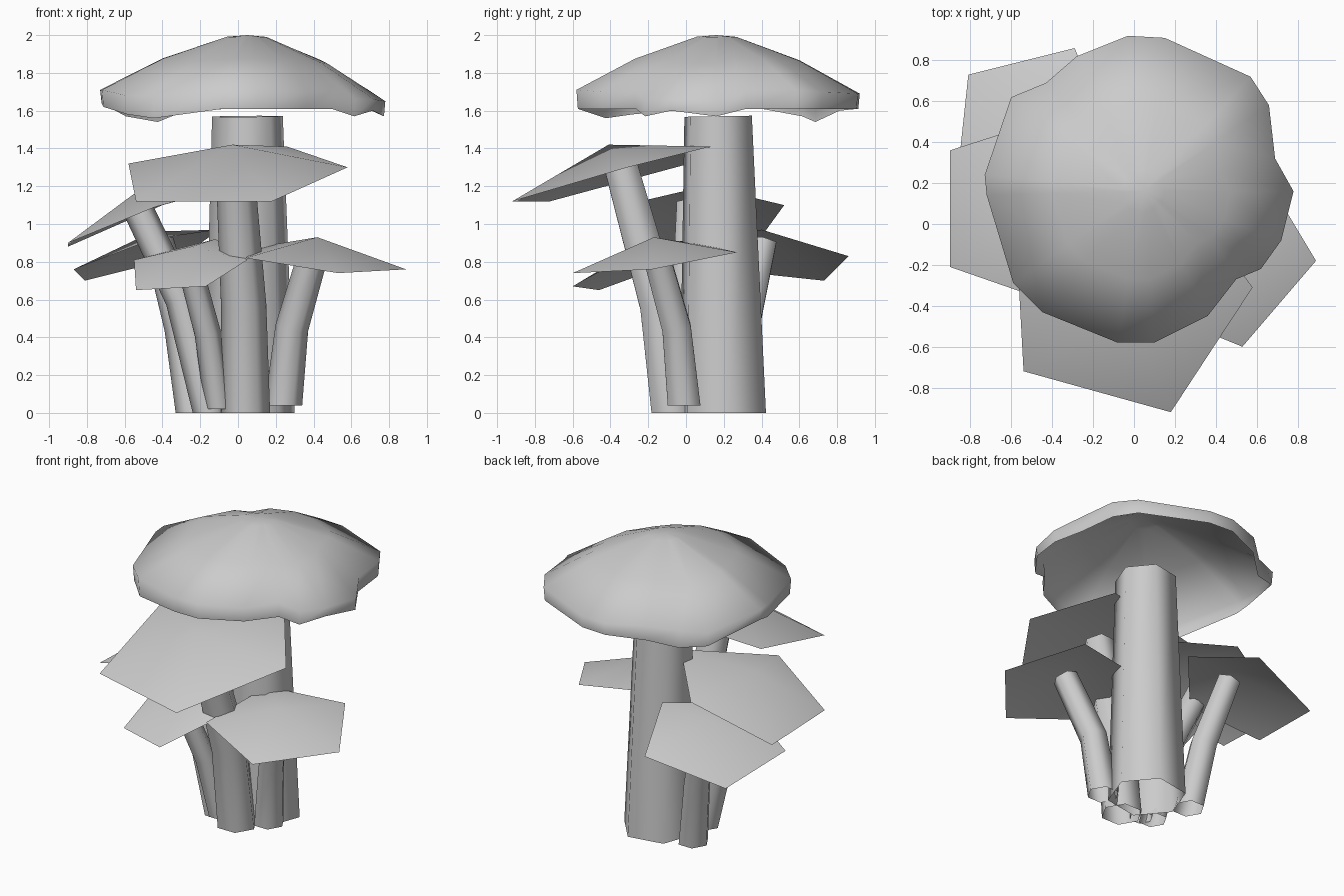
import bpy, bmesh, math
from mathutils import Vector

cube = bpy.data.objects.get("Cube")
if cube:
    bpy.data.objects.remove(cube, do_unlink=True)

grey = bpy.data.materials.new("pale_grey")
grey.use_nodes = True
grey.diffuse_color = (0.6, 0.6, 0.6, 1)
grey.node_tree.nodes["Principled BSDF"].inputs["Base Color"].default_value = (0.6, 0.6, 0.6, 1)


def finish(name, bm, angle):
    """Turn a bmesh into a smooth-shaded object."""
    mesh = bpy.data.meshes.new(name)
    bm.to_mesh(mesh)
    bm.free()
    mesh.materials.append(grey)
    ob = bpy.data.objects.new(name, mesh)
    bpy.context.collection.objects.link(ob)
    bpy.ops.object.select_all(action='DESELECT')
    ob.select_set(True)
    bpy.context.view_layer.objects.active = ob
    bpy.ops.object.shade_smooth_by_angle(angle=math.radians(angle))


def bridge(bm, low, high):
    n = len(low)
    for i in range(n):
        j = (i + 1) % n
        bm.faces.new((low[i], low[j], high[j], high[i]))


def stem(name, path, radii, spin=0):
    """Open six-sided tube along a bent path, lowest point first."""
    bm = bmesh.new()
    rings = []
    for i, (p, r) in enumerate(zip(path, radii)):
        lean = Vector(path[min(i + 1, len(path) - 1)]) - Vector(path[max(i - 1, 0)])
        turn = Vector((0, 0, 1)).rotation_difference(lean)
        ring = []
        for k in range(6):
            a = math.tau * k / 6 + math.radians(spin)
            offset = Vector((r * math.cos(a), r * math.sin(a), 0))
            ring.append(bm.verts.new(Vector(p) + (turn @ offset if i else offset)))
        rings.append(ring)
    for low, high in zip(rings, rings[1:]):
        bridge(bm, low, high)
    finish(name, bm, 75)


def small_cap(name, apex, rim):
    """Shallow five-sided cone, rim counter-clockwise from above."""
    bm = bmesh.new()
    top = bm.verts.new(apex)
    edge = [bm.verts.new(p) for p in rim]
    for i in range(len(edge)):
        bm.faces.new((edge[i], edge[(i + 1) % len(edge)], top))
    finish(name, bm, 75)


# Main stem
stem("main_stem", [(0.06, 0.195, 0), (0.05, 0.17, 1.57)], [0.243, 0.19], 10)

# Main cap: uneven rim (x, y, upper z, lower z), lofted to a rounded crown
rim = [(0.78, 0.16, 1.65, 1.57), (0.69, 0.32, 1.71, 1.61), (0.66, 0.58, 1.71, 1.61),
       (0.57, 0.72, 1.7, 1.61), (0.15, 0.91, 1.69, 1.61), (-0.03, 0.92, 1.69, 1.61),
       (-0.28, 0.82, 1.7, 1.6), (-0.43, 0.69, 1.66, 1.54), (-0.6, 0.62, 1.66, 1.57),
       (-0.73, 0.24, 1.71, 1.64), (-0.72, 0.14, 1.71, 1.62), (-0.59, -0.29, 1.68, 1.58),
       (-0.45, -0.43, 1.68, 1.56), (-0.08, -0.58, 1.71, 1.61), (0.1, -0.58, 1.71, 1.61),
       (0.36, -0.45, 1.7, 1.61), (0.5, -0.27, 1.71, 1.61), (0.62, -0.22, 1.66, 1.57),
       (0.72, -0.08, 1.66, 1.6)]
crown = Vector((0.05, 0.16, 2.0))
bm = bmesh.new()
rings = [[bm.verts.new((crown.x + (x - crown.x) * 0.99, crown.y + (y - crown.y) * 0.99, lo))
          for x, y, hi, lo in rim]]
for scale, rise in ((1, 0), (0.58, 0.57), (0.14, 0.97)):
    rings.append([bm.verts.new((crown.x + (x - crown.x) * scale,
                                crown.y + (y - crown.y) * scale,
                                hi + (crown.z - hi) * rise)) for x, y, hi, lo in rim])
for low, high in zip(rings, rings[1:]):
    bridge(bm, low, high)
top = bm.verts.new(crown)
for i, v in enumerate(rings[-1]):
    bm.faces.new((v, rings[-1][(i + 1) % len(rim)], top))
finish("main_cap", bm, 120)

# Front high mushroom
stem("front_high_stem", [(0.04, -0.07, 0), (0.03, -0.14, 0.57), (-0.02, -0.36, 1.36)],
     [0.13, 0.12, 0.1])
small_cap("front_high_cap", (-0.03, -0.41, 1.42),
          [(-0.58, 0.02, 1.32), (-0.54, -0.72, 1.12), (0.18, -0.92, 1.12),
           (0.58, -0.31, 1.3), (0.26, 0.13, 1.41)])

# Left mushroom
stem("left_stem", [(0.24, -0.01, 0.04), (0.285, -0.05, 0.45), (0.41, -0.17, 0.88)],
     [0.1, 0.088, 0.08])
small_cap("left_cap", (0.42, -0.17, 0.93),
          [(0.04, -0.4, 0.82), (0.53, -0.6, 0.74), (0.89, -0.18, 0.76),
           (0.62, 0.27, 0.85), (0.12, 0.14, 0.88)])

# Right high mushroom
stem("right_high_stem", [(-0.15, 0, 0), (-0.3, 0, 0.6), (-0.54, 0.02, 1.1)],
     [0.09, 0.085, 0.08])
small_cap("right_high_cap", (-0.55, 0.03, 1.16),
          [(-0.4, 0.52, 1.1), (-0.9, 0.36, 0.88), (-0.9, -0.21, 0.9),
           (-0.44, -0.37, 1.09), (-0.03, 0.1, 1.2)])

# Front low mushroom
stem("front_low_stem", [(-0.1, -0.05, 0.02), (-0.16, -0.12, 0.42), (-0.27, -0.24, 0.83)],
     [0.075, 0.07, 0.065])
small_cap("front_low_cap", (-0.25, -0.25, 0.88),
          [(-0.54, -0.46, 0.65), (-0.17, -0.6, 0.67), (0.05, -0.34, 0.81),
           (-0.12, 0.05, 0.92), (-0.55, -0.02, 0.81)])

# Back right mushroom
stem("back_right_stem", [(-0.23, 0.25, 0), (-0.3, 0.31, 0.45), (-0.42, 0.41, 0.91)],
     [0.1, 0.09, 0.08])
small_cap("back_right_cap", (-0.45, 0.43, 0.96),
          [(-0.29, 0.86, 0.83), (-0.81, 0.73, 0.7), (-0.87, 0.17, 0.76),
           (-0.45, 0, 0.92), (-0.1, 0.4, 0.97)])
